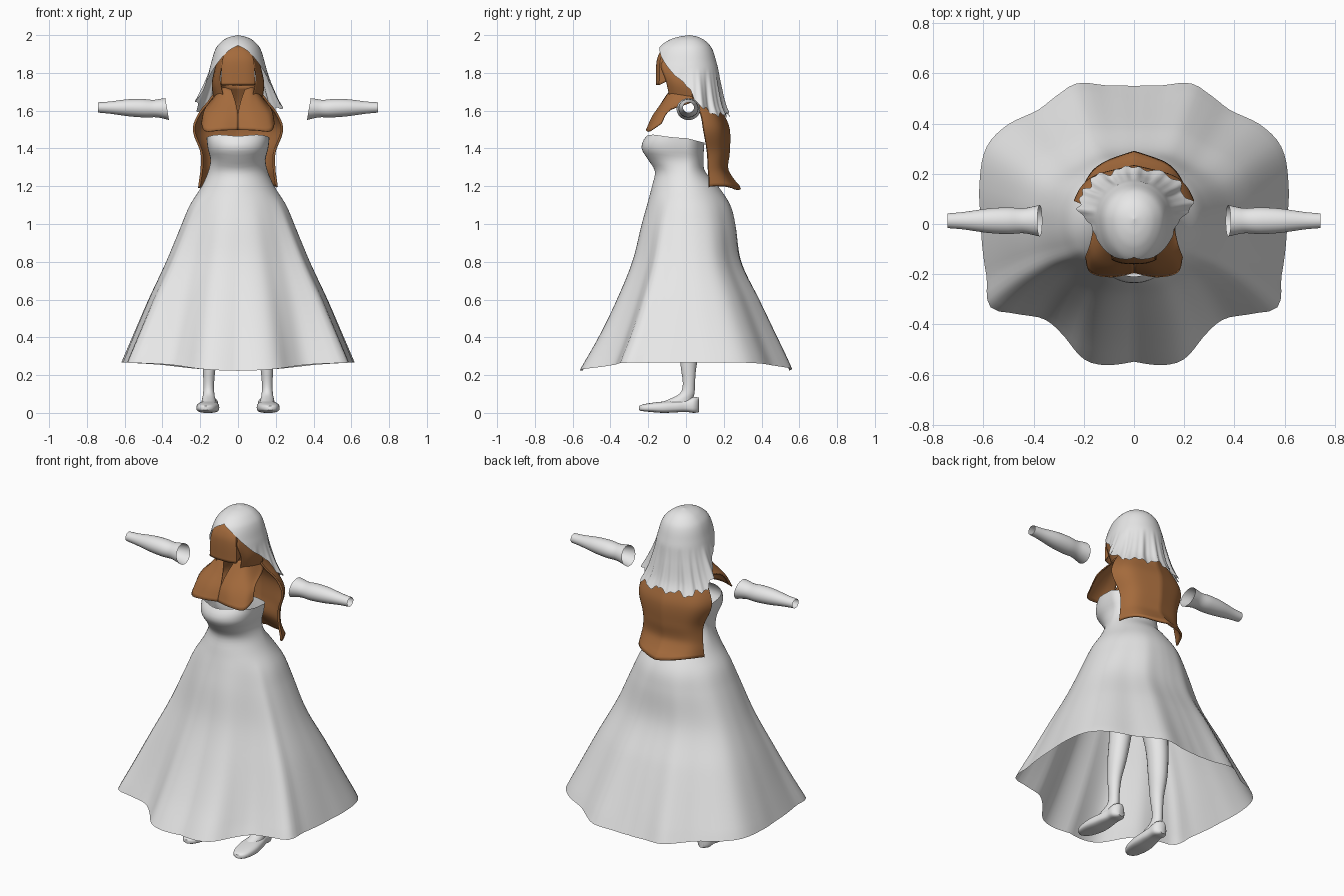
import bpy
from math import sin, cos, pi, radians, degrees, atan2, exp

cube = bpy.data.objects.get("Cube")
if cube:
    bpy.data.objects.remove(cube, do_unlink=True)


def material(name, rgb):
    m = bpy.data.materials.new(name)
    m.use_nodes = True
    m.diffuse_color = (*rgb, 1)
    m.node_tree.nodes["Principled BSDF"].inputs["Base Color"].default_value = (*rgb, 1)
    return m


WHITE = material("off white cloth", (0.8, 0.8, 0.8))
BROWN = material("brown cloth", (0.37, 0.145, 0.045))


def sample(table, t):
    """Smooth interpolation of rows (key, values...), keys rising."""
    t = min(max(t, table[0][0]), table[-1][0])
    i = 0
    while i < len(table) - 2 and t > table[i + 1][0]:
        i += 1
    a, b = table[i], table[i + 1]
    p, n = table[max(i - 1, 0)], table[min(i + 2, len(table) - 1)]
    h = b[0] - a[0]
    s = (t - a[0]) / h
    out = []
    for k in range(1, len(a)):
        ma = (b[k] - p[k]) / (b[0] - p[0]) * h
        mb = (n[k] - a[k]) / (n[0] - a[0]) * h
        out.append((2*s**3 - 3*s*s + 1)*a[k] + (s**3 - 2*s*s + s)*ma
                   + (3*s*s - 2*s**3)*b[k] + (s**3 - s*s)*mb)
    return out


def surface(name, mat, point, nu, nv, closed=False, caps=False, thick=0, mirror=False):
    """Grid surface from point(u, v), with u and v running 0..1."""
    cols = nu if closed else nu + 1
    verts = [point(i / nu, j / nv) for j in range(nv + 1) for i in range(cols)]
    faces = []
    for j in range(nv):
        for i in range(nu):
            k = (i + 1) % cols
            faces.append((j*cols + i, j*cols + k, (j + 1)*cols + k, (j + 1)*cols + i))
    if caps:
        faces += [tuple(reversed(range(cols))), tuple(range(nv*cols, (nv + 1)*cols))]
    me = bpy.data.meshes.new(name)
    me.from_pydata(verts, [], faces)
    me.materials.append(mat)
    ob = bpy.data.objects.new(name, me)
    bpy.context.collection.objects.link(ob)
    if mirror:
        ob.modifiers.new("mirror", "MIRROR").use_mirror_merge = False
    if thick:
        ob.modifiers.new("cloth", "SOLIDIFY").thickness = thick
    bpy.ops.object.select_all(action="DESELECT")
    ob.select_set(True)
    bpy.context.view_layer.objects.active = ob
    bpy.ops.object.shade_smooth_by_angle(angle=radians(50))


def net(rows):
    """Surface function through a small net of control points."""
    def point(u, v):
        ctrl = []
        for i, row in enumerate(rows):
            ctrl.append((i, *sample([(k, *p) for k, p in enumerate(row)], u*(len(row) - 1))))
        return sample(ctrl, v*(len(rows) - 1))
    return point


# Dress: height, half width, front depth, back depth
DRESS = [(0.22, .635, .56, .56), (0.4, .56, .46, .48), (0.6, .475, .365, .39),
         (0.8, .382, .285, .295), (1.0, .298, .235, .262), (1.1, .255, .207, .235),
         (1.2, .192, .18, .17), (1.28, .157, .165, .1), (1.34, .146, .2, .093),
         (1.4, .16, .235, .095), (1.45, .166, .222, .1), (1.48, .164, .195, .1)]
# Folded hem outline: angle, radius
HEM = [(-90, .545), (-72, .578), (-58, .53), (-47, .53), (-38, .6), (-31, .67), (-20, .63),
       (0, .615), (14, .64), (28, .67), (38, .65), (50, .6), (60, .6), (68, .605),
       (79, .56), (90, .545)]


def dress(u, v):
    a = 2*pi*u
    c, s = cos(a), sin(a)
    bottom = .268 - .045*abs(s)**4
    top = 1.455 - .025*s - .014*max(-s, 0)**8
    z = bottom + (top - bottom)*v
    w, f, b = sample(DRESS, z)
    r = sample(HEM, degrees(atan2(s, abs(c))))[0]
    k = min(max((1.15 - z)/.85, 0), 1)**.75
    x = (c + (c*r/.62 - c)*k)*w
    y = s + (s*r/.555 - s)*k
    if s < 0:                  # fuller, squarer bodice front
        y = -abs(y)**(1 - .35*min(max((z - 1.26)/.12, 0), 1))
    return x, y*(f if s < 0 else b), z


surface("dress", WHITE, dress, 128, 60, closed=True)

# Head veil: height, radius, then side angle from the back, hem height
CROWN = [(1.55, .262), (1.6, .23), (1.66, .2), (1.74, .172), (1.79, .158), (1.85, .143),
         (1.93, .117), (1.97, .082), (1.99, .045), (2.0, .001)]
VEIL_HEM = [(0, 1.585), (35, 1.575), (60, 1.595), (76, 1.635), (88, 1.69), (97, 1.745),
            (110, 1.785), (130, 1.85), (155, 1.915), (180, 1.945)]


def veil(u, v):
    a = 2*pi*u
    side = abs(degrees(atan2(sin(a), cos(a))))
    low = sample(VEIL_HEM, side)[0]
    if side < 95:
        low += .01*sin(13*a) + .007*sin(29*a + 1)
    z = 2 - (2 - low)*v**1.7
    r = sample(CROWN, z)[0]
    loose = min(max((1.82 - z)/.2, 0), 1)
    if side < 110:
        r += loose*(.006*sin(9*a + 2) + .006*sin(17*a) + .004*sin(31*a))
    r += loose*.02*exp(-((side - 76)/14)**2)
    back = cos(a)
    return r*sin(a), .02 + r*back*(1.42 if back < 0 else 1 - .15*loose), z


surface("head_veil", WHITE, veil, 144, 32, closed=True)

# Face veil: height, half width, depth, then the hood sides beside it
FACE = [(1.735, .09, .16), (1.86, .084, .156), (1.91, .068, .138), (1.945, .04, .11)]


def face(u, v):
    s = 2*u - 1
    t = abs(s)
    z = 1.735 + .21*v + .03*(1 - v)*max(0, t - .6)/.4
    w, d = sample(FACE, z)
    x = w*min(t/.6, 1)
    y = -d + .018*min(t/.6, 1)**3 + max(0, t - .6)/.4*.06
    return (x if s > 0 else -x), y, z


surface("face_veil", BROWN, face, 40, 14, thick=.004)
surface("hood_sides", BROWN, net([
    [(.06, -.11, 1.91), (.09, -.06, 1.9), (.10, .03, 1.9)],
    [(.083, -.132, 1.84), (.108, -.06, 1.83), (.12, .03, 1.82)],
    [(.092, -.105, 1.76), (.122, -.05, 1.75), (.135, .04, 1.74)],
    [(.075, -.085, 1.67), (.105, -.04, 1.67), (.125, .05, 1.66)]]),
    10, 14, thick=.004, mirror=True)

# Front flaps of the shoulder cape, from the neck down to the hem
surface("cape_front_flaps", BROWN, net([
    [(.036, -.078, 1.71), (.07, -.065, 1.72), (.09, -.03, 1.71), (.095, .04, 1.71)],
    [(.012, -.125, 1.64), (.075, -.112, 1.65), (.118, -.07, 1.66), (.14, .04, 1.65)],
    [(.0, -.165, 1.57), (.08, -.172, 1.57), (.152, -.142, 1.58), (.175, -.085, 1.6)],
    [(.0, -.19, 1.498), (.09, -.207, 1.495), (.17, -.19, 1.49), (.19, -.13, 1.53)]]),
    18, 14, thick=.006, mirror=True)

# Back of the cape: height, half width, back depth, side-edge depth
CAPE = [(1.19, .2, .28, .12), (1.23, .195, .245, .12), (1.29, .187, .212, .115),
        (1.38, .188, .22, .11), (1.5, .228, .22, .09), (1.58, .2, .19, .075),
        (1.65, .145, .165, .04), (1.73, .09, .12, .02)]


def cape(u, v):
    s = 2*u - 1
    z = 1.19 + .54*v + .01*(1 - v)*sin(9*u)
    w, b, e = sample(CAPE, z)
    q = sin(s*pi/2)
    return w*q, b - (b - e)*(.4*abs(q) + .6*abs(q)**7), z


surface("cape_back", BROWN, cape, 48, 32, thick=.012)

# Open forearm sleeves: distance out, centre height, radius
SLEEVE = [(.375, 1.608, .058), (.4, 1.61, .053), (.44, 1.611, .046), (.5, 1.613, .049),
          (.58, 1.615, .045), (.68, 1.616, .032), (.742, 1.617, .027)]


def sleeve(u, v):
    x = .375 + .367*v
    cz, r = sample(SLEEVE, x)
    a = 2*pi*u
    return x + .01*sin(a)*(1 - v), .013 + r*1.08*cos(a), cz + r*sin(a)


surface("sleeves", WHITE, sleeve, 32, 24, closed=True, mirror=True)

# Legs: height, centre across, centre depth, half width, half depth
LEG = [(.045, .155, -.06, .042, .10), (.07, .155, -.03, .036, .065), (.1, .155, .005, .03, .04),
       (.15, .155, .015, .028, .032), (.25, .152, .014, .035, .042), (.38, .145, .03, .05, .058),
       (.55, .13, .04, .06, .068), (.8, .105, .015, .085, .09)]


def leg(u, v):
    z = .045 + .755*v**1.3
    cx, cy, w, d = sample(LEG, z)
    return cx + w*cos(2*pi*u), cy + d*sin(2*pi*u), z


surface("legs", WHITE, leg, 24, 36, closed=True, caps=True, mirror=True)

# Flat shoes: position along the foot, half width, top height, sole height
SHOE = [(-.25, .012, .036, .015), (-.235, .035, .043, .01), (-.19, .053, .052, .005),
        (-.12, .06, .06, 0), (-.05, .053, .064, .003), (.0, .045, .072, .005),
        (.045, .043, .085, 0), (.068, .02, .08, .004)]


def shoe(u, v):
    y = -.25 + .318*v
    w, top, sole = sample(SHOE, y)
    c, s = cos(2*pi*u), sin(2*pi*u)
    c = abs(c)**.7*(1 if c > 0 else -1)
    h = (top - sole)/2
    toe_out = .02*max(0, -y)/.25
    return .15 + toe_out + w*c*(1 - .15*max(s, 0)), y, sole + h + h*abs(s)**.6*(1 if s > 0 else -1)


surface("shoes", WHITE, shoe, 28, 28, closed=True, caps=True, mirror=True)
